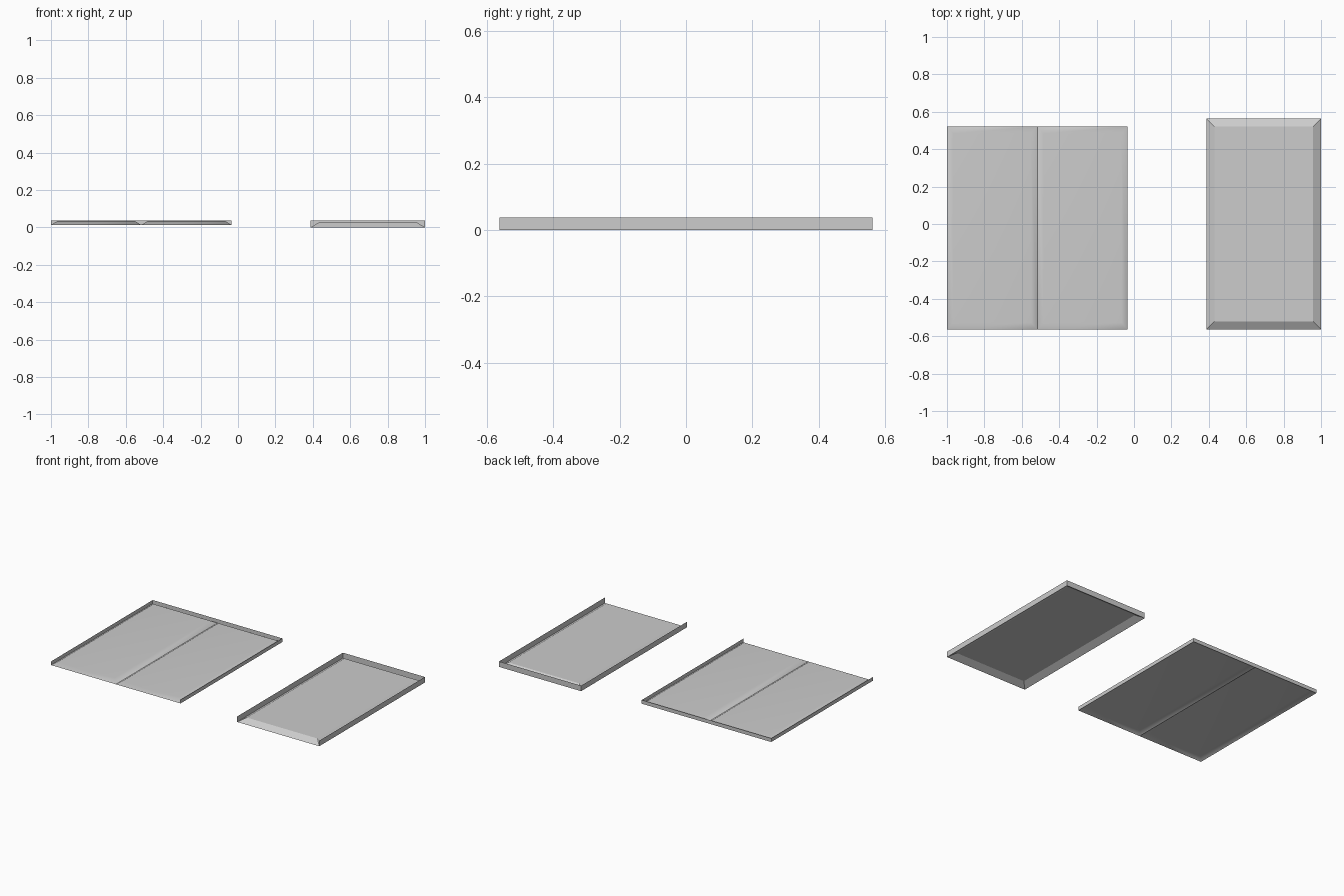
import bpy
import bmesh
import math

cube = bpy.data.objects.get("Cube")
if cube:
    bpy.data.objects.remove(cube, do_unlink=True)

grey = bpy.data.materials.new("light grey")
grey.use_nodes = True
COLOUR = (0.604, 0.604, 0.604, 1)
grey.diffuse_color = COLOUR
grey.node_tree.nodes["Principled BSDF"].inputs["Base Color"].default_value = COLOUR


def finish(name, bm):
    bmesh.ops.remove_doubles(bm, verts=bm.verts, dist=0.0005)
    mesh = bpy.data.meshes.new(name)
    bm.to_mesh(mesh)
    bm.free()
    mesh.materials.append(grey)
    obj = bpy.data.objects.new(name, mesh)
    bpy.context.collection.objects.link(obj)
    return obj


def ring(bm, x0, x1, y0, y1, z):
    return [bm.verts.new((x, y, z)) for x, y in ((x0, y0), (x1, y0), (x1, y1), (x0, y1))]


def raised_sheet(name, columns, y0, y1, low, high, inset_x, inset_y):
    """Thin sheet of raised rectangles, each with sloping borders."""
    bm = bmesh.new()
    for x0, x1 in columns:
        outer = ring(bm, x0, x1, y0, y1, low)
        inner = ring(bm, x0 + inset_x, x1 - inset_x, y0 + inset_y, y1 - inset_y, high)
        bm.faces.new(inner)
        for i in range(4):
            j = (i + 1) % 4
            bm.faces.new((outer[i], outer[j], inner[j], inner[i]))
    return finish(name, bm)


def three_sided_rim(name, x0, x1, y0, y1, low, high):
    """Thin upright rim on the sides and back, open at the front."""
    bm = bmesh.new()
    lower = ring(bm, x0, x1, y0, y1, low)
    upper = ring(bm, x0, x1, y0, y1, high)
    for i in range(1, 4):
        j = (i + 1) % 4
        bm.faces.new((lower[i], lower[j], upper[j], upper[i]))
    return finish(name, bm)


FRONT = -0.563
TOP = 0.037

# Double panel with a valley down the middle, softly shaded
MIDDLE = -0.517
double = raised_sheet("double_panel", [(-1, MIDDLE), (MIDDLE, -0.034)],
                      FRONT, 0.52, 0.012, 0.033, 0.033, 0.037)
bpy.context.view_layer.objects.active = double
double.select_set(True)
bpy.ops.object.shade_smooth_by_angle(angle=math.radians(50))
weighted = double.modifiers.new("weighted_normals", "WEIGHTED_NORMAL")
weighted.keep_sharp = True
three_sided_rim("double_panel_rim", -1, -0.034, FRONT, 0.52, 0.012, TOP)

# Single panel, flat faces
raised_sheet("single_panel", [(0.388, 1)], FRONT, 0.563, 0, 0.025, 0.042, 0.042)
three_sided_rim("single_panel_rim", 0.388, 1, FRONT, 0.563, 0, TOP)
